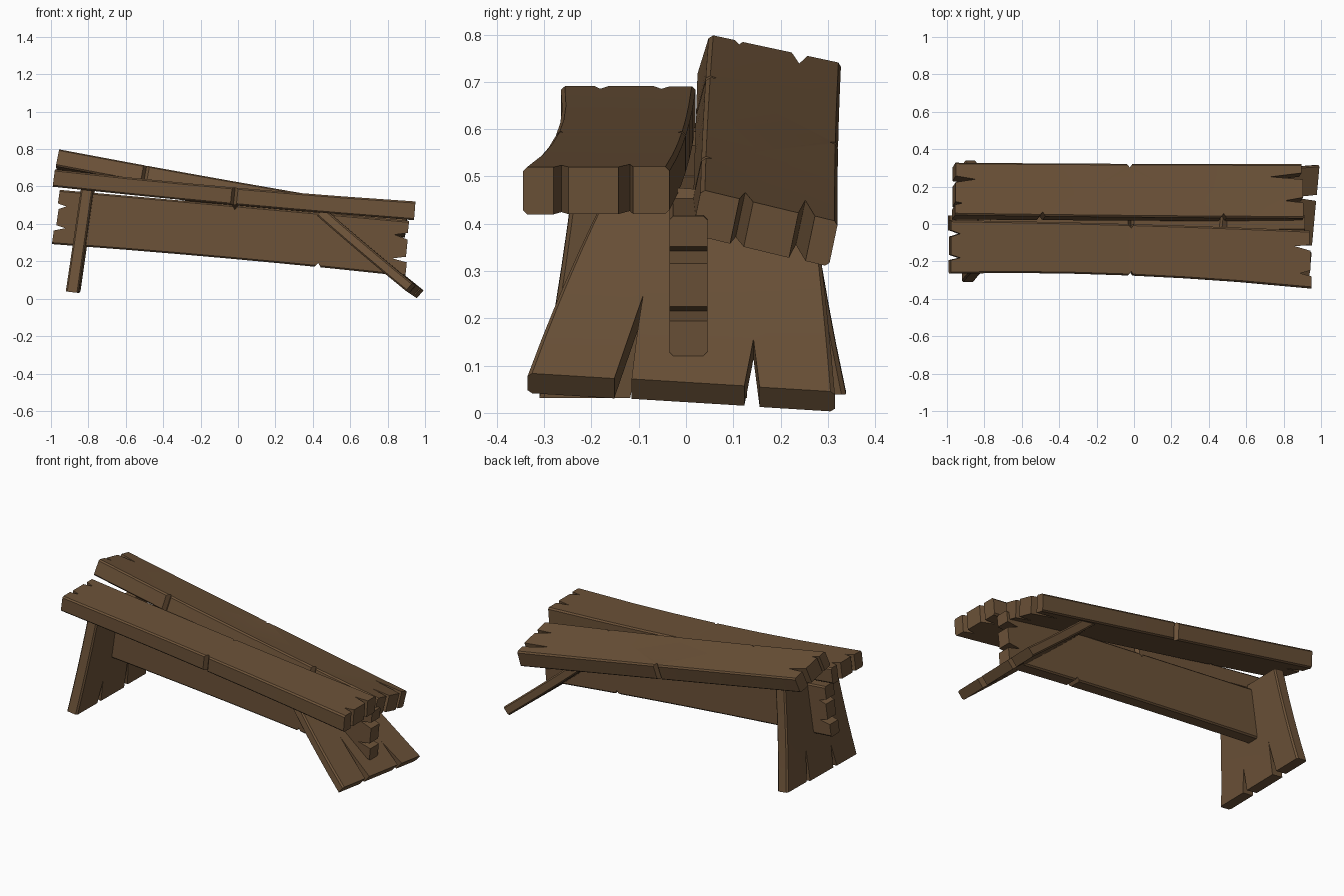
import bpy, bmesh, math, random
from mathutils import Vector

if "Cube" in bpy.data.objects:
    bpy.data.objects.remove(bpy.data.objects["Cube"])

random.seed(4)
wood = bpy.data.materials.new("old_wood")
wood.diffuse_color = (0.15, 0.085, 0.04, 1)
wood.use_nodes = True
wood.node_tree.nodes["Principled BSDF"].inputs["Base Color"].default_value = wood.diffuse_color


def blend(a, b, c, t):
    """Quadratic curve passing through a, b, c at t = 0, 0.5, 1."""
    a, b, c = Vector(a), Vector(b), Vector(c)
    return a * (2*t - 1) * (t - 1) + b * 4*t * (1 - t) + c * t * (2*t - 1)


def plank(name, sections, start, end, nicks=(), bevel=0.008):
    """Split board. sections: three (centre, width vector, thickness vector).
    start/end: splits as (v, half width, depth). nicks: (side, t)."""
    length = (Vector(sections[2][0]) - Vector(sections[0][0])).length
    width = Vector(sections[1][1]).length
    thick = Vector(sections[1][2]).length

    # outline walked around: start end, +v side, far end, -v side
    def end_points(splits, base, sign):
        pts, off = [(base, -0.5)], 0.0
        for v, hw, depth in splits:
            pts.append((base + sign * off, v - hw))
            pts.append((base + sign * depth / length, v + random.uniform(-.3, .3) * hw))
            off = random.uniform(0, 0.012) / length
            pts.append((base + sign * off, v + hw))
        pts.append((base + sign * off, 0.5))
        return pts

    def side_points(side):
        pts = []
        for s, t in sorted(nicks, key=lambda n: n[1]):
            if s == side:
                for dt, d in ((-0.008, 0), (0, 0.022), (0.008, 0)):
                    pts.append((t + dt / length * 2, side * (0.5 - d / width)))
        return pts

    outline = (end_points(start, 0, 1) + side_points(1)
               + end_points(end, 1, -1)[::-1] + side_points(-1)[::-1])

    bm = bmesh.new()
    face = bm.faces.new([bm.verts.new((t * length, v * width, -thick / 2)) for t, v in outline])
    ext = bmesh.ops.extrude_face_region(bm, geom=[face])
    for g in ext["geom"]:
        if isinstance(g, bmesh.types.BMVert):
            g.co.z += thick
    bmesh.ops.recalc_face_normals(bm, faces=bm.faces)
    # chamfer the long edges and outer corners
    rim = [e for e in bm.edges
           if all(abs(abs(x.co.y) - width / 2) < 1e-4 for x in e.verts)
           and abs(e.verts[0].co.z - e.verts[1].co.z) < 1e-4
           and abs(e.verts[0].co.y - e.verts[1].co.y) < 1e-4]
    bmesh.ops.bevel(bm, geom=rim, offset=bevel, segments=1, affect='EDGES', clamp_overlap=True)
    # cut into segments so the board can warp
    bmesh.ops.triangulate(bm, faces=[f for f in bm.faces if len(f.verts) > 4])
    for t in (0.2, 0.35, 0.5, 0.65, 0.8):
        bmesh.ops.bisect_plane(bm, geom=bm.verts[:] + bm.edges[:] + bm.faces[:],
                               plane_co=(t * length, 0, 0), plane_no=(1, 0, 0))
    # place along the sections
    for p in bm.verts:
        t, v, w = p.co.x / length, p.co.y / width, p.co.z / thick
        c, wv, tv = (blend(*(s[i] for s in sections), t) for i in range(3))
        p.co = c + wv * v + tv * w
    bmesh.ops.recalc_face_normals(bm, faces=bm.faces)
    mesh = bpy.data.meshes.new(name)
    bm.to_mesh(mesh)
    bm.free()
    mesh.materials.append(wood)
    ob = bpy.data.objects.new(name, mesh)
    bpy.context.collection.objects.link(ob)
    bpy.context.view_layer.objects.active = ob
    ob.select_set(True)
    bpy.ops.object.shade_smooth_by_angle(angle=math.radians(25))
    ob.select_set(False)


# seat boards
plank("front_seat_board",
      [((-.985, -.122, .645), (0, .285, 0), (.012, 0, .092)),
       ((-.02, -.138, .548), (0, .275, 0), (.01, 0, .092)),
       ((.945, -.19, .47), (0, .31, 0), (.008, 0, .1))],
      start=[(-.2, .05, .05), (.25, .06, .05)],
      end=[(-.24, .05, .06), (.2, .05, .09)],
      nicks=[(1, .5), (-1, .5)])
plank("back_seat_board",
      [((-.965, .176, .725), (0, .28, -.06), (.018, .028, .09)),
       ((-.03, .17, .553), (0, .285, -.06), (.015, .022, .092)),
       ((.9, .167, .39), (0, .29, -.07), (.012, .02, .095))],
      start=[(-.28, .03, .04), (.18, .06, .11)],
      end=[(-.17, .05, .1), (.27, .06, .18)],
      nicks=[(-1, .77), (1, .5), (-1, .25)])

# stretcher between the legs, standing on edge
plank("stretcher",
      [((-.975, .005, .437), (.04, 0, .29), (0, -.08, 0)),
       ((-.03, .005, .357), (.03, 0, .285), (0, -.08, 0)),
       ((.91, .005, .268), (.03, 0, .295), (0, -.08, 0))],
      start=[(-.2, .05, .06), (.2, .05, .05)],
      end=[(-.2, .05, .08), (.22, .06, .08)],
      nicks=[(-1, .75), (1, .5)])

# legs, from the foot upwards
plank("left_leg",
      [((-.882, .015, .035), (.01, .65, 0), (.068, 0, -.008)),
       ((-.842, .012, .31), (.01, .55, 0), (.066, 0, -.009)),
       ((-.80, .01, .60), (.01, .47, 0), (.065, 0, -.01))],
      start=[(-.18, .025, .14), (.2, .025, .2)], end=[])
plank("right_leg",
      [((.945, -.01, .043), (.06, .65, -.04), (.036, 0, .042)),
       ((.70, .02, .245), (.05, .55, -.035), (.036, 0, .042)),
       ((.46, .055, .45), (.04, .43, -.03), (.036, 0, .042))],
      start=[(-.19, .028, .28), (.23, .025, .16)], end=[])
